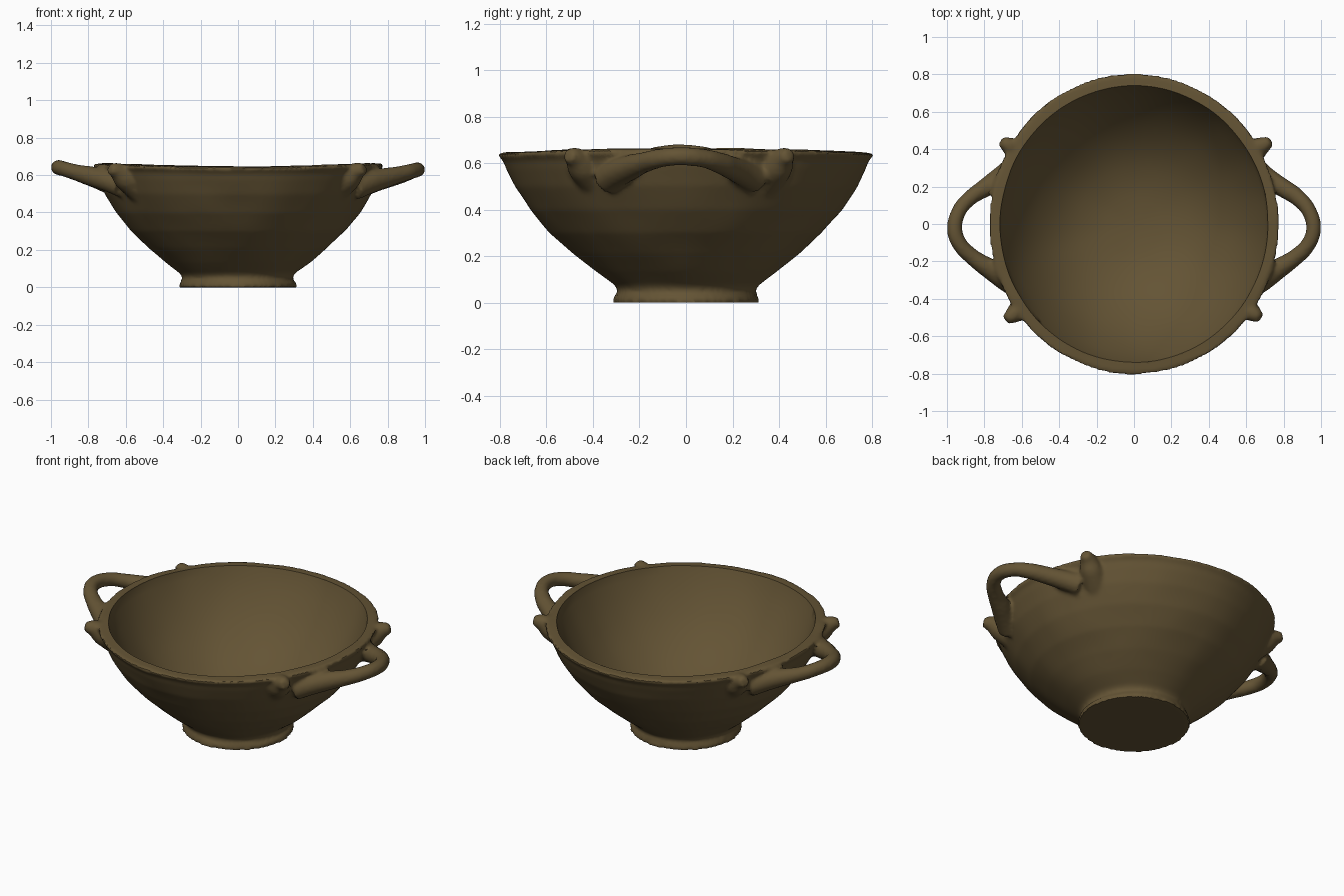
import bpy, bmesh, math
from mathutils import Vector, noise

if "Cube" in bpy.data.objects:
    bpy.data.objects.remove(bpy.data.objects["Cube"])

clay = bpy.data.materials.new("dark olive clay")
clay.diffuse_color = (0.127, 0.088, 0.035, 1)
clay.use_nodes = True
clay.node_tree.nodes["Principled BSDF"].inputs["Base Color"].default_value = clay.diffuse_color


def add_object(name, mesh):
    ob = bpy.data.objects.new(name, mesh)
    bpy.context.collection.objects.link(ob)
    return ob


def bake(ob):
    """Mesh of an object with its modifiers or curve bevel applied."""
    dg = bpy.context.evaluated_depsgraph_get()
    return bpy.data.meshes.new_from_object(ob.evaluated_get(dg))


def revolve(profile, steps=128, wave=0.0):
    """Slightly oval lathe; wave lifts the rim towards the handles."""
    bm = bmesh.new()
    rings = []
    for i in range(steps):
        a = 2 * math.pi * i / steps
        ring = []
        for r, z in profile:
            squash = 1 - 0.037 * min(z, 0.65) / 0.65
            lift = wave * math.cos(2 * a) * (z / 0.65) ** 3
            ring.append(bm.verts.new((r * squash * math.cos(a), r * math.sin(a), z + lift)))
        rings.append(ring)
    for i in range(steps):
        p, q = rings[i], rings[(i + 1) % steps]
        for j in range(len(profile) - 1):
            bm.faces.new((p[j], q[j], q[j + 1], p[j + 1]))
    bmesh.ops.remove_doubles(bm, verts=bm.verts, dist=1e-5)
    bmesh.ops.recalc_face_normals(bm, faces=bm.faces)
    mesh = bpy.data.meshes.new("lathe")
    bm.to_mesh(mesh)
    bm.free()
    return mesh


def tube(points):
    """Tapered round rod through (x, y, z, radius) points."""
    cu = bpy.data.curves.new("rod", 'CURVE')
    cu.dimensions = '3D'
    cu.bevel_depth = 1.0
    cu.bevel_resolution = 5
    cu.use_fill_caps = True
    sp = cu.splines.new('BEZIER')
    sp.bezier_points.add(len(points) - 1)
    for bp, (x, y, z, r) in zip(sp.bezier_points, points):
        bp.co = (x, y, z)
        bp.radius = r
        bp.handle_left_type = bp.handle_right_type = 'AUTO'
    ob = add_object("rod", cu)
    bpy.context.view_layer.update()
    mesh = bake(ob)
    bpy.data.objects.remove(ob)
    return mesh


# Solid body with a flared foot
outer = [(0, 0), (0.315, 0), (0.312, 0.02), (0.295, 0.05), (0.305, 0.072),
         (0.39, 0.135), (0.485, 0.212), (0.585, 0.302), (0.67, 0.40),
         (0.735, 0.50), (0.772, 0.58), (0.786, 0.618), (0.806, 0.638),
         (0.804, 0.652), (0.74, 0.656), (0, 0.656)]
parts = [revolve(outer, wave=0.008)]

# Loop handles, one per side, rising out of the wall
handle = [(0.64, 0.30, 0.53, 0.065), (0.72, 0.24, 0.56, 0.058),
          (0.80, 0.19, 0.582, 0.050), (0.875, 0.14, 0.602, 0.044),
          (0.935, 0.07, 0.622, 0.041), (0.959, -0.03, 0.630, 0.042),
          (0.930, -0.11, 0.622, 0.043), (0.86, -0.18, 0.602, 0.046),
          (0.78, -0.235, 0.582, 0.054), (0.70, -0.29, 0.56, 0.060),
          (0.62, -0.34, 0.53, 0.065)]
for side in (1, -1):
    up = 0.0 if side > 0 else 0.012
    parts.append(tube([(side * x, y, z + up, r) for x, y, z, r in handle]))

# Four blunt spurs flanking the handles
for x, y in ((0.73, 0.445), (-0.71, 0.445), (-0.685, -0.515), (0.675, -0.505)):
    out = Vector((x, y, 0)).normalized()
    tip = Vector((x, y, 0.632))
    steps = ((0.20, -0.10, 0.085), (0.10, -0.045, 0.068),
             (0.045, -0.01, 0.046), (0.0, 0.0, 0.028))
    parts.append(tube([(*(tip - out * d + Vector((0, 0, dz))), r) for d, dz, r in steps]))

# Merge everything into one hand-worked skin
bm = bmesh.new()
for m in parts:
    bm.from_mesh(m)
bmesh.ops.remove_doubles(bm, verts=bm.verts, dist=1e-5)
bmesh.ops.recalc_face_normals(bm, faces=bm.faces)
joined = bpy.data.meshes.new("joined")
bm.to_mesh(joined)
bm.free()
body = add_object("body_helper", joined)
rm = body.modifiers.new("skin", 'REMESH')
rm.mode = 'VOXEL'
rm.voxel_size = 0.012
sm = body.modifiers.new("soften", 'SMOOTH')
sm.factor = 0.5
sm.iterations = 4

# Hollow interior, cut with a crisp inner lip
inner = [(0, 0.10), (0.15, 0.107), (0.30, 0.145), (0.42, 0.215), (0.53, 0.31),
         (0.62, 0.42), (0.685, 0.53), (0.725, 0.61), (0.742, 0.655),
         (0.755, 0.75), (0, 0.75)]
cutter = add_object("cavity_cutter", revolve(inner))
cutter.hide_render = True
cut = body.modifiers.new("hollow", 'BOOLEAN')
cut.operation = 'DIFFERENCE'
cut.solver = 'EXACT'
cut.object = cutter
bpy.context.view_layer.update()
mesh = bake(body)
for helper in (body, cutter):
    bpy.data.objects.remove(helper)

# Gentle lumps of hand-made clay
normals = [v.normal.copy() for v in mesh.vertices]
for v, n in zip(mesh.vertices, normals):
    if v.co.z > 0.03:
        v.co += n * 0.005 * noise.noise(v.co * 5.0)
    v.co.z = max(v.co.z, 0.0)

mesh.materials.clear()
mesh.materials.append(clay)
for p in mesh.polygons:
    p.material_index = 0
bowl = add_object("two_handled_bowl", mesh)
bpy.context.view_layer.objects.active = bowl
bowl.select_set(True)
bpy.ops.object.shade_smooth_by_angle(angle=math.radians(45))
